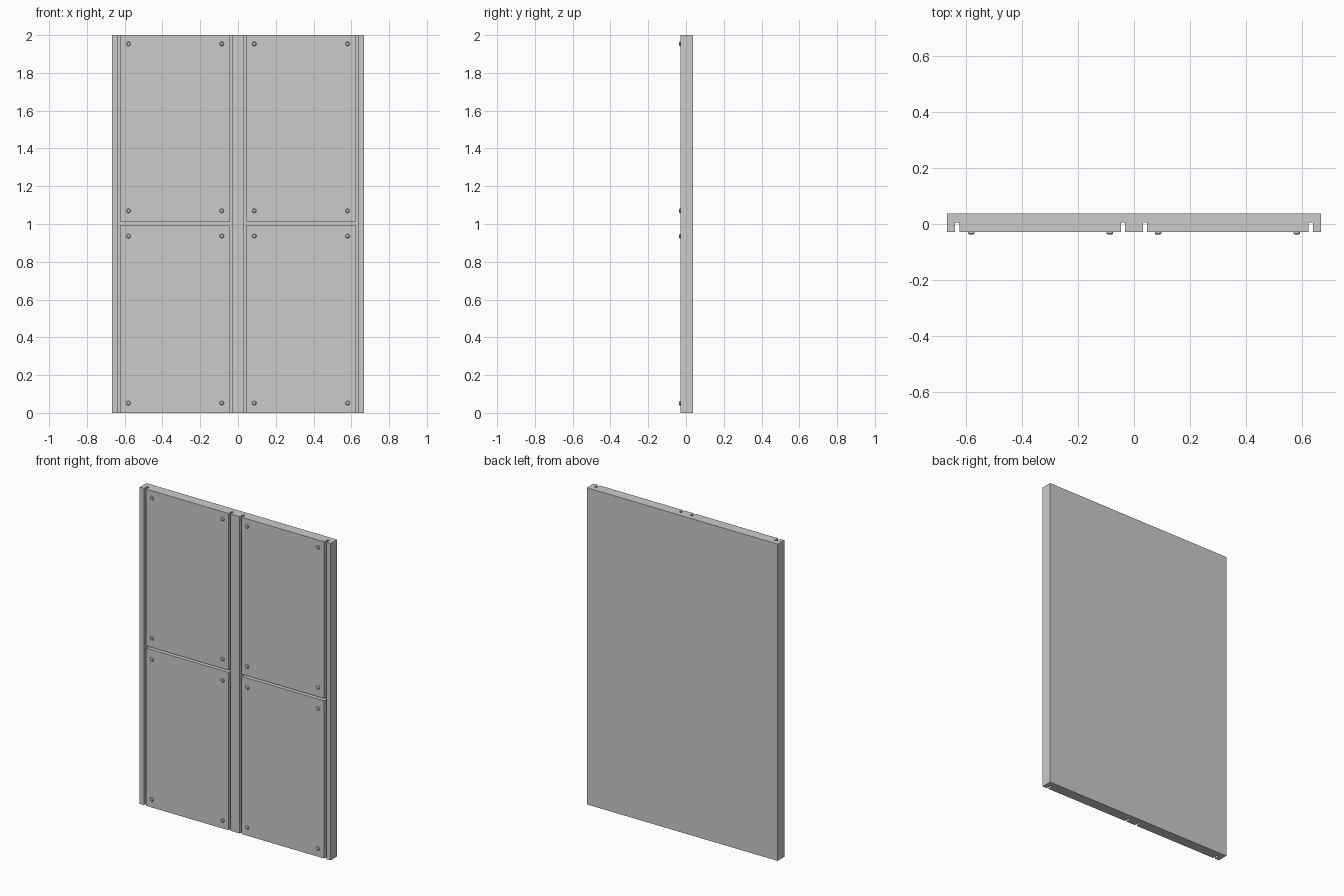
import bpy, bmesh, math

if "Cube" in bpy.data.objects:
    bpy.data.objects.remove(bpy.data.objects["Cube"])

FRONT, BACK = -0.029, 0.0375      # panel front and back faces
FLOOR = 0.0045                    # groove floor
HEIGHT, MID = 2.0, 1.003


def finish(name, bm):
    bmesh.ops.recalc_face_normals(bm, faces=bm.faces)
    mesh = bpy.data.meshes.new(name)
    bm.to_mesh(mesh)
    bm.free()
    obj = bpy.data.objects.new(name, mesh)
    bpy.context.collection.objects.link(obj)
    return obj


# Panel: grooved cross-section extruded upward
right = []
for a, b in ((0.0315, 0.046), (0.6225, 0.637)):
    right += [(a, FRONT), (a, FLOOR), (b, FLOOR), (b, FRONT)]
right += [(0.6665, FRONT), (0.6665, BACK)]
profile = right + [(-x, y) for x, y in reversed(right)]
bm = bmesh.new()
face = bm.faces.new([bm.verts.new((x, y, 0)) for x, y in profile])
ext = bmesh.ops.extrude_face_region(bm, geom=[face])
bmesh.ops.translate(bm, vec=(0, 0, HEIGHT),
                    verts=[v for v in ext["geom"] if isinstance(v, bmesh.types.BMVert)])
panel = finish("wall_panel", bm)

# Horizontal slots between upper and lower plates
for side in (-1, 1):
    bm = bmesh.new()
    bmesh.ops.create_cube(bm, size=1)
    y0, y1 = FRONT - 0.02, FLOOR - 0.001
    bmesh.ops.scale(bm, vec=(0.584, y1 - y0, 0.014), verts=bm.verts)
    bmesh.ops.translate(bm, vec=(side * 0.33425, (y0 + y1) / 2, MID), verts=bm.verts)
    cutter = finish("slot_cutter", bm)
    cutter.hide_render = True
    cutter.hide_set(True)
    mod = panel.modifiers.new("slot", 'BOOLEAN')
    mod.operation = 'DIFFERENCE'
    mod.solver = 'EXACT'
    mod.object = cutter


# Bolt heads in the corners of each plate
def bolt(x, z):
    n = 16
    bm = bmesh.new()
    rings = []
    for r, y in ((0.0118, FRONT + 0.002), (0.0118, FRONT - 0.004), (0.008, -0.0375)):
        rings.append([bm.verts.new((x + r * math.cos(2 * math.pi * i / n), y,
                                    z + r * math.sin(2 * math.pi * i / n))) for i in range(n)])
    for lo, hi in zip(rings, rings[1:]):
        for i in range(n):
            j = (i + 1) % n
            bm.faces.new((lo[i], lo[j], hi[j], hi[i]))
    bm.faces.new(rings[-1])
    bm.faces.new(rings[0])
    finish("bolt_head", bm)


for x in (-0.58, -0.086, 0.086, 0.58):
    for z in (0.052, 0.936, 1.07, 1.954):
        bolt(x, z)
